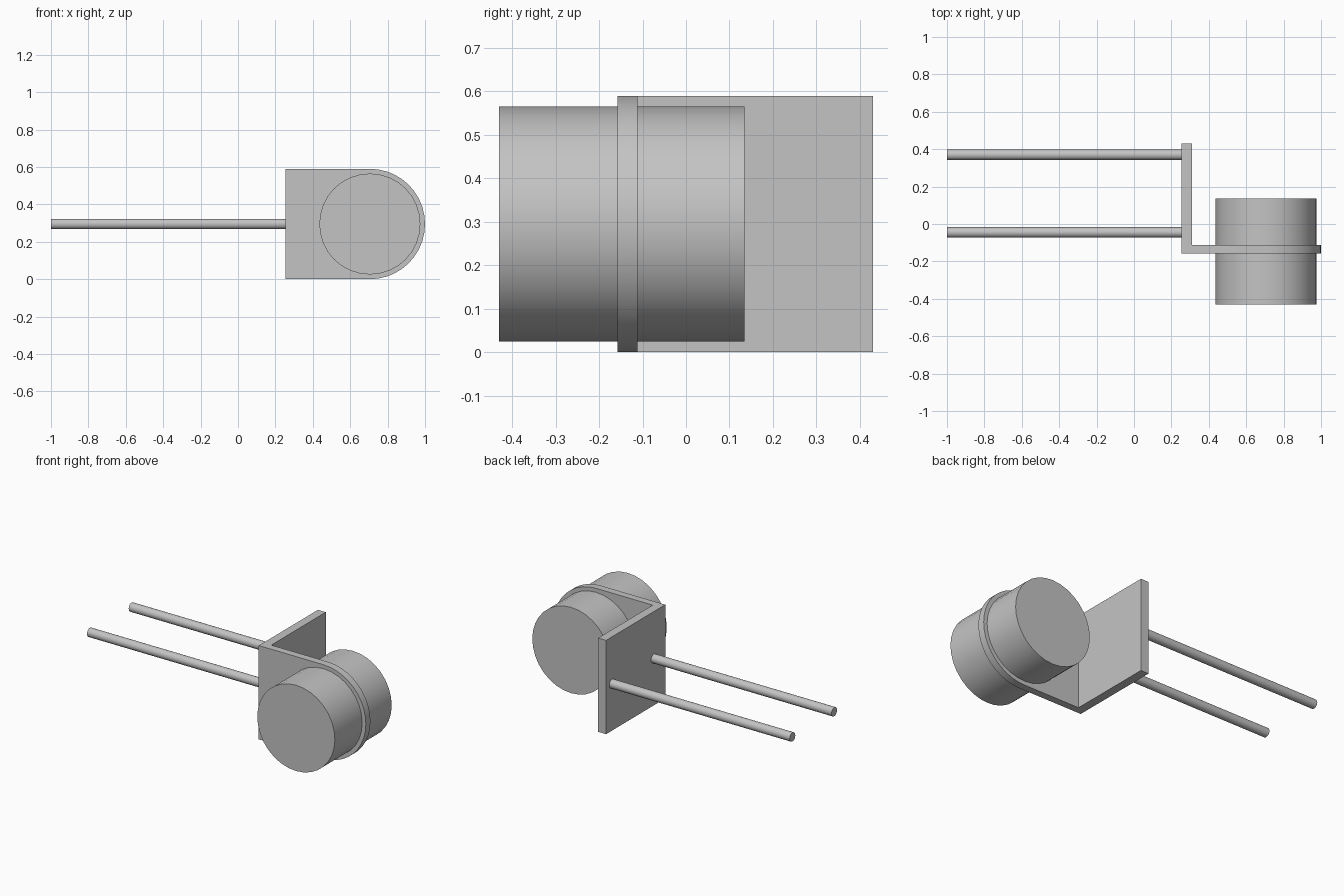
import bpy, bmesh, math
from mathutils import Vector

cube = bpy.data.objects.get("Cube")
if cube:
    bpy.data.objects.remove(cube, do_unlink=True)

grey = bpy.data.materials.new("light_grey")
grey.use_nodes = True
colour = (0.55, 0.55, 0.55, 1)
grey.diffuse_color = colour
grey.node_tree.nodes["Principled BSDF"].inputs["Base Color"].default_value = colour

MID_Z = 0.295        # height of the shared centre line
BODY_X = 0.705       # centre of the round body and of the plate's rounded end
INNER_X = 0.255      # face of the bracket that carries the rods
PLATE_Y = (-0.158, -0.112)


def extrude(name, points, direction):
    """Solid made by sweeping a flat outline along a direction."""
    bm = bmesh.new()
    face = bm.faces.new([bm.verts.new(p) for p in points])
    swept = bmesh.ops.extrude_face_region(bm, geom=[face])
    verts = [g for g in swept["geom"] if isinstance(g, bmesh.types.BMVert)]
    bmesh.ops.translate(bm, verts=verts, vec=Vector(direction))
    bmesh.ops.recalc_face_normals(bm, faces=bm.faces[:])
    mesh = bpy.data.meshes.new(name)
    bm.to_mesh(mesh)
    bm.free()
    mesh.materials.append(grey)
    obj = bpy.data.objects.new(name, mesh)
    bpy.context.collection.objects.link(obj)
    bpy.ops.object.select_all(action="DESELECT")
    obj.select_set(True)
    bpy.context.view_layer.objects.active = obj
    bpy.ops.object.shade_smooth_by_angle(angle=math.radians(30))
    return obj


def arc(radius, start, sweep, steps):
    """Pairs of offsets along an arc, angles in degrees."""
    angles = [math.radians(start + sweep * i / steps) for i in range(steps + 1)]
    return [(radius * math.cos(a), radius * math.sin(a)) for a in angles]


# Front plate of the bracket, with a rounded outer end
outline = [(INNER_X, 2 * MID_Z), (INNER_X, 0)]
outline += [(BODY_X + u, MID_Z + v) for u, v in arc(MID_Z, -90, 180, 20)]
extrude("bracket_front_plate", [(x, PLATE_Y[0], z) for x, z in outline],
        (0, PLATE_Y[1] - PLATE_Y[0], 0))

# Side plate of the bracket, running back from the front plate
side = [(INNER_X, 0), (INNER_X, 2 * MID_Z), (0.31, 2 * MID_Z), (0.31, 0)]
extrude("bracket_side_plate", [(x, PLATE_Y[1], z) for x, z in side],
        (0, 0.43 - PLATE_Y[1], 0))

# Round body passing through the front plate
ring = arc(0.27, 0, 360, 32)[:-1]
extrude("round_body", [(BODY_X + u, -0.43, MID_Z + v) for u, v in ring],
        (0, 0.565, 0))

# Two parallel rods
ring = arc(0.028, 0, 360, 20)[:-1]
for name, y in (("front_rod", -0.045), ("back_rod", 0.37)):
    extrude(name, [(-1, y + u, MID_Z + v) for u, v in ring], (1 + INNER_X, 0, 0))
